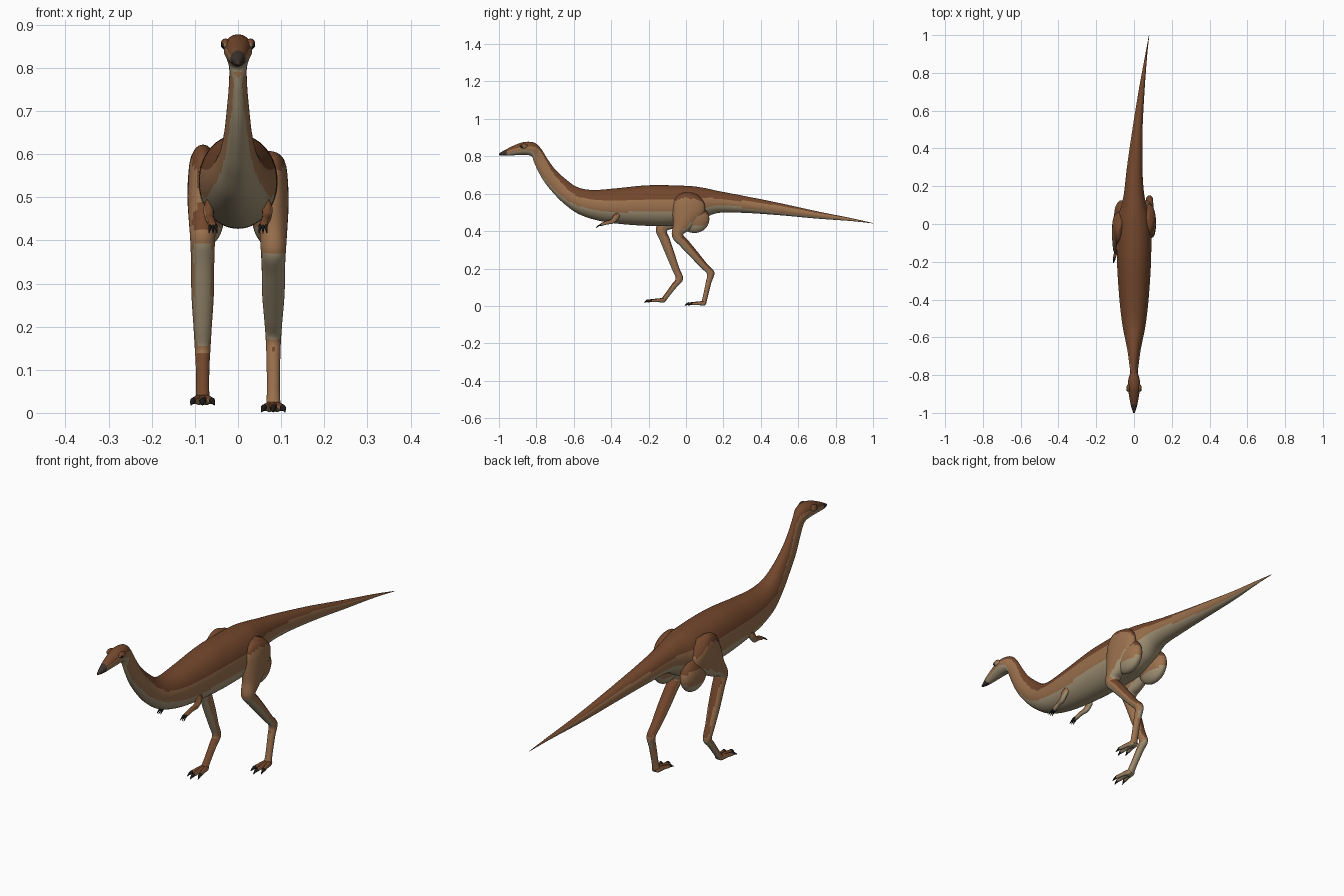
import bpy, bmesh, math
from mathutils import Vector

if "Cube" in bpy.data.objects:
    bpy.data.objects.remove(bpy.data.objects["Cube"], do_unlink=True)


def material(name, r, g, b):
    m = bpy.data.materials.new(name)
    m.use_nodes = True
    m.diffuse_color = (r, g, b, 1)
    node = m.node_tree.nodes["Principled BSDF"]
    node.inputs["Base Color"].default_value = (r, g, b, 1)
    node.inputs["Roughness"].default_value = 0.8
    return m


BACK = material("back brown", .17, .062, .025)
SIDE = material("side tan", .33, .165, .075)
BELLY = material("belly cream", .38, .305, .19)
BEAK = material("beak grey", .045, .032, .026)
BLACK = material("claw black", .012, .011, .01)
HIDE = [BACK, SIDE, BELLY, BEAK]


def hide_rule(face):
    """Countershading: dark above, tan on the flanks, cream below."""
    c, nz = face.calc_center_median(), face.normal.z
    if c.y < -.957:
        return 3
    limit = .45 if c.y > .3 else .28
    return 0 if nz > limit else 2 if nz < -limit else 1


def finish(name, bm, mats, rule=None):
    bmesh.ops.recalc_face_normals(bm, faces=bm.faces)
    bm.normal_update()
    for f in bm.faces:
        f.smooth = True
        f.material_index = rule(f) if rule else 0
    mesh = bpy.data.meshes.new(name)
    bm.to_mesh(mesh)
    bm.free()
    for m in mats:
        mesh.materials.append(m)
    ob = bpy.data.objects.new(name, mesh)
    bpy.context.collection.objects.link(ob)
    return ob


def smooth_path(rows, steps):
    """Catmull-Rom interpolation of rows of numbers."""
    out = []
    for i in range(len(rows) - 1):
        a, b, c, d = (rows[min(max(i + k, 0), len(rows) - 1)] for k in (-1, 0, 1, 2))
        for s in range(steps):
            t = s / steps
            out.append([q + .5 * t * (r - p + t * (2*p - 5*q + 4*r - u + t * (3*(q - r) + u - p)))
                        for p, q, r, u in zip(a, b, c, d)])
    return out + [rows[-1]]


def loft(name, sections, mats, rule=None, steps=6, sides=32):
    """Skin elliptical sections: centre xyz, upward half axis yz, half width."""
    bm = bmesh.new()
    rings = []
    for x, y, z, ay, az, w in smooth_path(sections, steps):
        ring = []
        for k in range(sides):
            a = math.tau * k / sides
            s, c = math.sin(a), math.cos(a)
            ring.append(bm.verts.new((x + w * c, y + ay * s, z + az * s)))
        rings.append(ring)
    for r0, r1 in zip(rings, rings[1:]):
        for k in range(sides):
            n = (k + 1) % sides
            bm.faces.new((r0[k], r0[n], r1[n], r1[k]))
    bm.faces.new(rings[0])
    bm.faces.new(rings[-1])
    return finish(name, bm, mats, rule)


def limb(name, points, mats, rule=None, steps=4, sides=20):
    """Tube through points x, y, z, half depth, half width."""
    rows = []
    for i, (x, y, z, d, w) in enumerate(points):
        p, q = points[max(i - 1, 0)], points[min(i + 1, len(points) - 1)]
        t = Vector((q[1] - p[1], q[2] - p[2])).normalized()
        rows.append((x, y, z, -t.y * d, t.x * d, w))
    return loft(name, rows, mats, rule, steps, sides)


def ball(name, centre, radii, mats, rule=None):
    bm = bmesh.new()
    bmesh.ops.create_uvsphere(bm, u_segments=32, v_segments=20, radius=1)
    for v in bm.verts:
        v.co = Vector([c + r * p for c, r, p in zip(centre, radii, v.co)])
    return finish(name, bm, mats, rule)


# Head, neck, torso and tail: top y z, bottom y z, half width
outline = [
    (-1, .815, -1, .806, .004), (-.96, .838, -.965, .803, .016),
    (-.91, .862, -.91, .806, .026), (-.86, .877, -.86, .808, .033),
    (-.81, .872, -.825, .8, .029), (-.775, .84, -.815, .775, .021),
    (-.74, .785, -.8, .74, .021), (-.7, .73, -.765, .675, .026),
    (-.64, .675, -.715, .61, .033), (-.58, .635, -.65, .545, .045),
    (-.5, .62, -.56, .485, .062), (-.38, .628, -.42, .447, .077),
    (-.2, .645, -.2, .428, .09), (0, .642, 0, .432, .09),
    (.09, .632, .08, .455, .07), (.17, .615, .16, .495, .053),
    (.3, .59, .3, .498, .041), (.5, .55, .5, .485, .027),
    (.7, .506, .7, .467, .016), (.88, .47, .88, .454, .006),
    (1, .443, 1, .441, .001)]
body = []
for yt, zt, yb, zb, w in outline:
    y = (yt + yb) / 2
    drift = .08 * max(0, (y - .2) / .8) ** 1.5
    body.append((drift, y, (zt + zb) / 2, (yt - yb) / 2, (zt - zb) / 2, w))
loft("body", body, HIDE, hide_rule, steps=10, sides=64)

# Leg sections: bone number, fraction along it, half depth, half width
LEG = [(0, 0, .02, .012), (0, .1, .065, .027), (0, .3, .088, .034),
       (0, .55, .072, .035), (0, .8, .045, .032), (0, 1, .03, .029),
       (1, .2, .026, .027), (1, .5, .023, .026), (1, .8, .019, .021),
       (2, 0, .02, .018), (2, .3, .015, .016), (2, .75, .013, .015),
       (2, 1, .013, .017)]


def leg(side, sx, joints):
    points = []
    for bone, t, d, w in LEG:
        (y0, z0), (y1, z1) = joints[bone], joints[bone + 1]
        x = sx * (.082 if points else .07)
        points.append((x, y0 + (y1 - y0) * t, z0 + (z1 - z0) * t, d, w))
    limb(side + "_leg", points, HIDE, hide_rule, sides=32)

    # Three toes, each with a claw
    ay, az = joints[-1]
    floor = az - .013
    for label, spread, length in (("inner", -1, .06), ("middle", 0, .078), ("outer", 1, .06)):
        x0, x1 = sx * (.082 + .008 * spread), sx * (.082 + .022 * spread)
        tip = ay - length
        toe = [(x0, ay + .012, az, .006, .006), (x0, ay, az, .012, .011),
               ((x0 + x1) / 2, ay - length / 2, floor + .013, .009, .009),
               (x1, tip, floor + .01, .007, .007), (x1, tip - .006, floor + .009, .002, .002)]
        limb(f"{side}_{label}_toe", toe, HIDE, hide_rule, sides=14)
        claw = [(x1, tip + .008, floor + .011, .006, .006), (x1, tip - .004, floor + .011, .0075, .007),
                (x1 + sx * .003 * spread, tip - .016, floor + .006, .004, .004),
                (x1 + sx * .005 * spread, tip - .025, floor + .001, .001, .001)]
        limb(f"{side}_{label}_toe_claw", claw, [BLACK], sides=12)


leg("left", 1, [(.045, .6), (-.045, .375), (.132, .175), (.095, .014)])
leg("right", -1, [(.03, .6), (-.132, .405), (-.035, .145), (-.122, .03)])

for side, sx in (("left", 1), ("right", -1)):
    # Rounded rear of the thigh
    ball(side + "_haunch", (sx * .068, .045, .465), (.037, .08, .075), HIDE, hide_rule)

    # Brow and eye
    ball(side + "_brow", (sx * .029, -.868, .855), (.011, .02, .013), HIDE, hide_rule)
    ball(side + "_eye", (sx * .034, -.877, .853), (.006, .009, .008), [BLACK])

    # Small arm
    arm = [(sx * .06, -.36, .5, .014, .01), (sx * .068, -.375, .475, .016, .012),
           (sx * .066, -.395, .452, .013, .011), (sx * .062, -.425, .445, .01, .009),
           (sx * .06, -.45, .436, .008, .01), (sx * .058, -.46, .432, .004, .006)]
    limb(side + "_arm", arm, HIDE, hide_rule, sides=16)

    # Finger claws
    for n, off in enumerate((-1, 0, 1)):
        x = sx * .058 + off * .007
        finger = [(x, -.45, .435, .004, .003), (x, -.465, .43, .004, .0035),
                  (x + off * .002, -.482, .417, .001, .001)]
        limb(f"{side}_finger_claw_{n + 1}", finger, [BLACK], sides=10)
